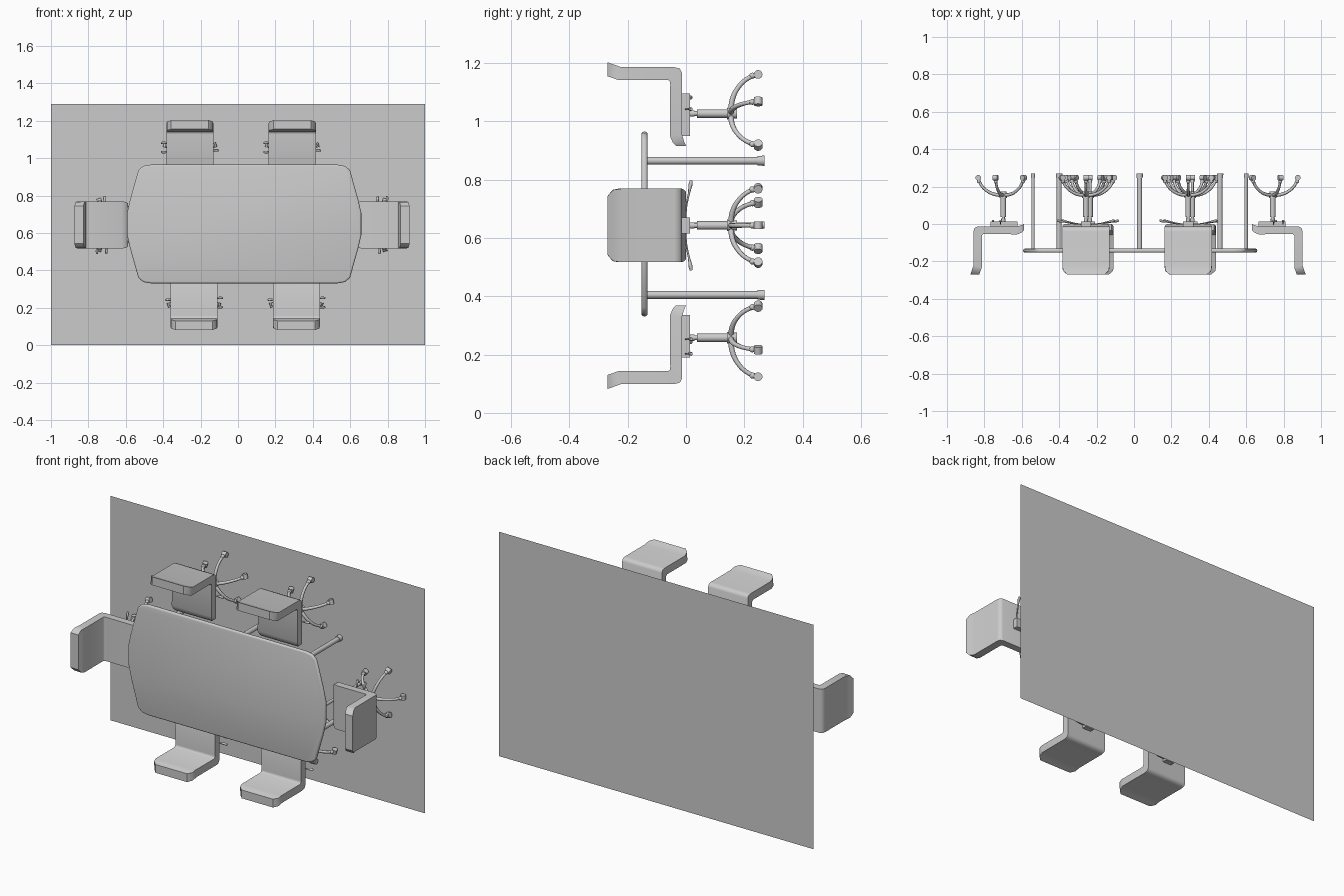
import bpy, bmesh
from math import radians
from mathutils import Matrix, Vector

if "Cube" in bpy.data.objects:
    bpy.data.objects.remove(bpy.data.objects["Cube"])

# The set is built upright, then tipped so its up direction faces the front
TIP = Matrix.Translation((0, 0.27, 0)) @ Matrix.Rotation(radians(90), 4, 'X')

gray = bpy.data.materials.new("light gray")
gray.use_nodes = True
COLOR = (0.6, 0.6, 0.6, 1)
gray.diffuse_color = COLOR
gray.node_tree.nodes["Principled BSDF"].inputs["Base Color"].default_value = COLOR


def place(name, data, matrix=Matrix()):
    ob = bpy.data.objects.new(name, data)
    bpy.context.scene.collection.objects.link(ob)
    ob.matrix_world = TIP @ matrix
    return ob


def finish(name, bm, sharp=40):
    """Turn a bmesh into smooth shaded mesh data with sharp edges kept."""
    bmesh.ops.recalc_face_normals(bm, faces=bm.faces)
    for f in bm.faces:
        f.smooth = True
    for e in bm.edges:
        if e.is_manifold and e.calc_face_angle() > radians(sharp):
            e.smooth = False
    me = bpy.data.meshes.new(name)
    bm.to_mesh(me)
    bm.free()
    me.materials.append(gray)
    return me


def stack(name, sections, sides=16):
    """Round post made of (bottom, top, bottom radius, top radius) sections."""
    bm = bmesh.new()
    for z0, z1, r0, r1 in sections:
        bmesh.ops.create_cone(bm, cap_ends=True, segments=sides, radius1=r0, radius2=r1,
                              depth=z1 - z0, matrix=Matrix.Translation((0, 0, (z0 + z1) / 2)))
    return finish(name, bm)


def tube(name, points, radius, radii=None):
    cu = bpy.data.curves.new(name, 'CURVE')
    cu.dimensions = '3D'
    cu.bevel_depth = radius
    cu.bevel_resolution = 2
    cu.resolution_u = 4
    cu.use_fill_caps = True
    sp = cu.splines.new('BEZIER')
    sp.bezier_points.add(len(points) - 1)
    for i, p in enumerate(points):
        bp = sp.bezier_points[i]
        bp.co = p
        bp.handle_left_type = bp.handle_right_type = 'AUTO'
        bp.radius = radii[i] if radii else 1
    cu.materials.append(gray)
    return cu


def shell_mesh():
    """One-piece seat and back: rings of (outer x, z, inner x, z, half width)."""
    rings = [(-.176, .540, -.128, .540, .100), (-.169, .520, -.122, .522, .122),
             (-.159, .492, -.115, .503, .126), (-.159, .310, -.115, .332, .126),
             (-.154, .291, -.110, .325, .126), (-.140, .284, -.100, .324, .126),
             (.070, .284, .077, .325, .126), (.095, .277, .100, .315, .123),
             (.111, .270, .111, .304, .115)]
    bm = bmesh.new()
    loops = [[bm.verts.new(p) for p in ((ox, -w, oz), (ox, w, oz), (ix, w, iz), (ix, -w, iz))]
             for ox, oz, ix, iz, w in rings]
    for a, b in zip(loops, loops[1:]):
        for i in range(4):
            j = (i + 1) % 4
            bm.faces.new((a[i], a[j], b[j], b[i]))
    bm.faces.new(loops[0])
    bm.faces.new(loops[-1])
    me = finish("seat_shell", bm, 180)
    # Only the long rims and the two ends are sharp, so the bend stays soft
    for e in me.edges:
        i, j = e.vertices
        if i // 4 != j // 4 or i // 4 in (0, len(rings) - 1):
            e.use_edge_sharp = True
    return me


def box_mesh(name, lo, hi):
    bm = bmesh.new()
    lo, hi = Vector(lo), Vector(hi)
    size = hi - lo
    bmesh.ops.create_cube(bm, size=1, matrix=Matrix.Translation((lo + hi) / 2)
                          @ Matrix.Diagonal((size.x, size.y, size.z, 1)))
    return finish(name, bm)


# Floor sheet
bm = bmesh.new()
bm.faces.new([bm.verts.new(p) for p in ((-1, 0, 0), (1, 0, 0), (1, 1.29, 0), (-1, 1.29, 0))])
place("floor", finish("floor", bm))

# Table top with bowed ends and rounded corners
quarter = [(.50, .317), (.54, .310), (.566, .287), (.610, .130), (.626, .060)]
half = quarter + [(x, -y) for x, y in reversed(quarter)]
outline = half + [(-x, -y) for x, y in half]
bm = bmesh.new()
bottom = bm.faces.new([bm.verts.new((x, y, .402)) for x, y in outline])
top = bmesh.ops.extrude_face_region(bm, geom=[bottom])["geom"]
bmesh.ops.translate(bm, vec=(0, 0, .021), verts=[v for v in top if isinstance(v, bmesh.types.BMVert)])
table = place("table_top", finish("table_top", bm, 180), Matrix.Translation((.033, .648, 0)))
bevel = table.modifiers.new("rounded_edge", 'BEVEL')
bevel.width = .009
bevel.segments = 3
bevel.limit_method = 'ANGLE'
bevel.angle_limit = radians(60)

# Table legs: two rows of three, and a slim one at each end
side_leg = stack("table_leg", [(0, .025, .0175, .0165), (.02, .405, .0135, .0135)])
end_leg = stack("end_leg", [(0, .025, .012, .011), (.02, .405, .009, .009)])
for x in (-.43, 0, .43):
    for y in (-.23, .23):
        place("table_leg", side_leg, Matrix.Translation((.03 + x, .635 + y, 0)))
for x in (-.57, .57):
    place("end_leg", end_leg, Matrix.Translation((.03 + x, .645, 0)))

# Chair parts, facing +x
shell = shell_mesh()
mount = box_mesh("seat_mount", (-.068, -.027, .257), (.077, .027, .286))
column = stack("gas_column", [(.095, .13, .017, .020), (.125, .232, .0145, .0145),
                              (.225, .245, .008, .008), (.24, .26, .011, .011)])
foot = tube("star_foot", [(.010, 0, .116), (.048, 0, .111), (.088, 0, .092),
                          (.118, 0, .062), (.133, 0, .028)], .009, [1.1, 1, .9, .85, .9])
bm = bmesh.new()
bmesh.ops.create_cone(bm, cap_ends=True, segments=14, radius1=.015, radius2=.015, depth=.026,
                      matrix=Matrix.Translation((.134, 0, .0225)) @ Matrix.Rotation(radians(90), 4, 'X'))
bmesh.ops.create_uvsphere(bm, u_segments=10, v_segments=6, radius=.011,
                          matrix=Matrix.Translation((.130, 0, .042)))
caster = finish("caster", bm)
lever = tube("lever", [(0, .02, .272), (0, .07, .268), (0, .11, .260), (0, .142, .254),
                       (0, .154, .252)], .007, [.4, .4, .5, 1, .7])


def chair(x, y, turn):
    at = Matrix.Translation((x, y, 0)) @ Matrix.Rotation(radians(turn), 4, 'Z')
    place("seat_shell", shell, at)
    place("seat_mount", mount, at)
    place("gas_column", column, at)
    for i in range(5):
        spoke = at @ Matrix.Rotation(radians(180 + 72 * i), 4, 'Z')
        place("star_foot", foot, spoke)
        place("caster", caster, spoke)
    # One lever on the left, two on the right
    for fx, side in ((-.015, 1), (-.055, -1), (-.005, -1)):
        place("lever", lever, at @ Matrix.Translation((fx, 0, 0))
              @ Matrix.Rotation(radians(0 if side > 0 else 180), 4, 'Z'))


for x in (-.257, .290):
    chair(x, 1.027, -90)
for x in (-.235, .312):
    chair(x, .258, 90)
chair(-.699, .643, 0)
chair(.742, .643, 180)
